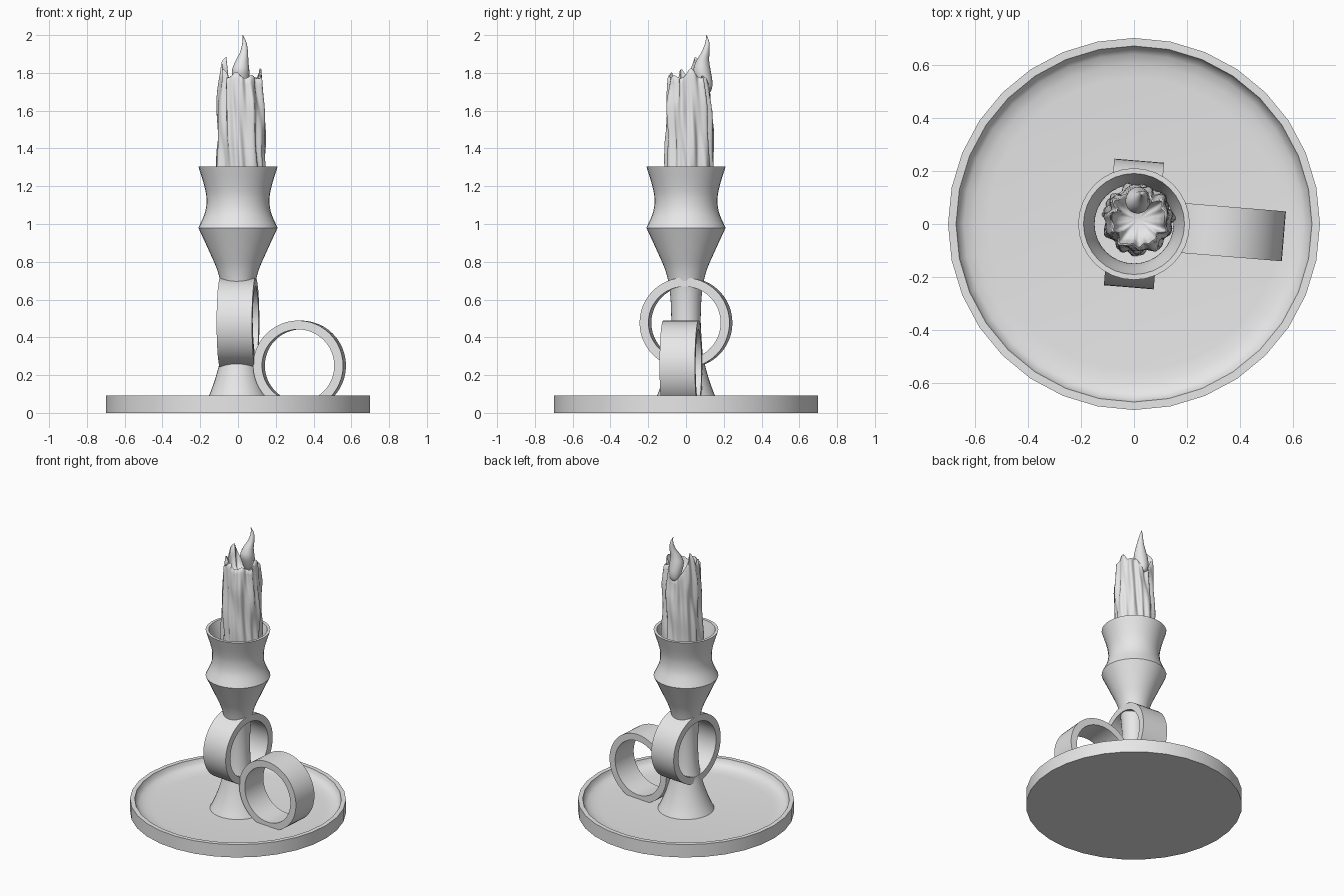
import bpy, bmesh
from math import sin, cos, pi, radians, exp
from mathutils import Matrix, Vector

if "Cube" in bpy.data.objects:
    bpy.data.objects.remove(bpy.data.objects["Cube"], do_unlink=True)

grey = bpy.data.materials.new("plain grey")
grey.use_nodes = True
grey.diffuse_color = (0.8, 0.8, 0.8, 1)
grey.node_tree.nodes["Principled BSDF"].inputs["Base Color"].default_value = (0.8, 0.8, 0.8, 1)
TURN = Matrix.Rotation(radians(-4.7), 4, "Z")


def finish(bm, name, angle=35):
    bmesh.ops.recalc_face_normals(bm, faces=bm.faces)
    mesh = bpy.data.meshes.new(name)
    bm.to_mesh(mesh)
    bm.free()
    mesh.materials.append(grey)
    obj = bpy.data.objects.new(name, mesh)
    bpy.context.collection.objects.link(obj)
    bpy.ops.object.select_all(action="DESELECT")
    obj.select_set(True)
    bpy.context.view_layer.objects.active = obj
    bpy.ops.object.shade_smooth_by_angle(angle=radians(angle))
    return obj


def skin_rings(bm, rings, closed=False):
    """Join equal rings of points with quads; cap the ends unless closed."""
    loops = [[bm.verts.new(p) for p in ring] for ring in rings]
    pairs = list(zip(loops, loops[1:]))
    if closed:
        pairs.append((loops[-1], loops[0]))
    for a, b in pairs:
        for i in range(len(a)):
            j = (i + 1) % len(a)
            bm.faces.new((a[i], a[j], b[j], b[i]))
    if not closed:
        bm.faces.new(loops[0][::-1])
        bm.faces.new(loops[-1])


def circle(r, z, n, x=0, y=0):
    return [(x + r * cos(2 * pi * i / n), y + r * sin(2 * pi * i / n), z) for i in range(n)]


def lathe(name, profile, n):
    bm = bmesh.new()
    skin_rings(bm, [circle(r, z, n) for r, z in profile])
    return finish(bm, name)


def curve_between(points, steps=5):
    """Smooth profile through the given points."""
    pts = [points[0], *points, points[-1]]
    out = []
    for a, b, c, d in zip(pts, pts[1:], pts[2:], pts[3:]):
        for k in range(steps):
            t = k / steps
            out.append(tuple(0.5 * (2 * q + (r - p) * t + (2 * p - 5 * q + 4 * r - s) * t * t
                             + (3 * q - p - 3 * r + s) * t ** 3) for p, q, r, s in zip(a, b, c, d)))
    return out + [points[-1]]


def ring_band(name, centre, along_x):
    """Flat circular band, standing on edge."""
    outer, inner, half, n = 0.239, 0.192, 0.094, 48
    bm = bmesh.new()
    rings = []
    for i in range(n):
        a = 2 * pi * i / n
        section = []
        for r, w in ((outer, -half), (outer, half), (inner, half), (inner, -half)):
            u, v = r * cos(a), r * sin(a)
            p = Vector((u, w, v)) if along_x else Vector((w, u, v))
            section.append(TURN @ (p + Vector(centre)))
        rings.append(section)
    skin_rings(bm, rings, closed=True)
    return finish(bm, name)


# Shallow dish with a soft inner corner
lathe("dish", [(0.7, 0), (0.7, 0.092), (0.67, 0.092), (0.662, 0.065), (0.64, 0.047),
               (0.6, 0.035), (0.55, 0.03), (0.01, 0.03)], 32)

# Stem and hollow candle cup
stem = curve_between([(0.185, 0.025), (0.15, 0.1), (0.115, 0.2), (0.088, 0.32), (0.078, 0.48),
                      (0.085, 0.64), (0.108, 0.75), (0.15, 0.85), (0.21, 0.98)])
cup = curve_between([(0.21, 0.98), (0.175, 1.06), (0.167, 1.13), (0.178, 1.2), (0.21, 1.305)])
inside = curve_between([(0.19, 1.305), (0.16, 1.2), (0.149, 1.13), (0.15, 1.06)])
lathe("stem_and_cup", stem + cup[1:] + inside + [(0.01, 1.05)], 32)

# Two loops: one around the stem, one as the finger handle
ring_band("stem_loop", (0, 0, 0.477), False)
ring_band("finger_handle", (0.327, 0, 0.25), True)

# Dripping candle
N = 96
RIM = [(158, 20, 0.115), (5, 17, 0.055), (55, 14, 0.02), (205, 12, 0.05),
       (255, 16, 0.035), (305, 13, 0.02), (95, 24, -0.07)]


def rim_height(a):
    h = 1.765
    for mid, width, lift in RIM:
        d = (a - mid + 180) % 360 - 180
        h += lift * exp(-(d / width) ** 2)
    return h


def candle_point(deg, t, scale=1.0, z=None):
    a = radians(deg)
    top = rim_height(deg)
    height = 1.05 + (top - 1.05) * t if z is None else z
    sway = 0.25 * sin(6 * t + 2 * a)
    r = 0.118 + 0.01 * (1 - t) + 0.007 * sin(11 * a + sway * 3) + 0.005 * sin(7 * a + 1 + 3 * t)
    r += 0.004 * sin(17 * a + 9 * t) + 0.004 * sin(3 * a + 14 * t)
    r -= 0.012 * max(0, t - 0.8) / 0.2
    return (0.016 + scale * r * cos(a), 0.018 + scale * r * sin(a), height)


bm = bmesh.new()
angles = [360 * i / N for i in range(N)]
rings = [[candle_point(d, k / 24) for d in angles] for k in range(25)]
rings.append([candle_point(d, 1, 0.93, rim_height(d) + 0.004) for d in angles])
rings.append([candle_point(d, 1, 0.84, rim_height(d) * 0.6 + 0.4 * 1.72) for d in angles])
rings.append([candle_point(d, 1, 0.72, 1.715) for d in angles])
rings.append([candle_point(d, 1, 0.4, 1.70) for d in angles])
rings.append([candle_point(d, 1, 0.03, 1.695) for d in angles])
skin_rings(bm, rings)
finish(bm, "candle", 70)

# Curling flame at the back of the candle: x, y, z, radius
path = curve_between([(0.015, 0.105, 1.69, 0.004), (0.015, 0.105, 1.705, 0.028),
                      (0.015, 0.098, 1.75, 0.042), (0.014, 0.085, 1.81, 0.046),
                      (0.02, 0.088, 1.86, 0.035), (0.032, 0.103, 1.91, 0.021),
                      (0.034, 0.113, 1.96, 0.011), (0.026, 0.108, 2.0, 0.001)], 4)
bm = bmesh.new()
skin_rings(bm, [circle(r, z, 20, x, y) for x, y, z, r in path])
finish(bm, "flame", 70)
